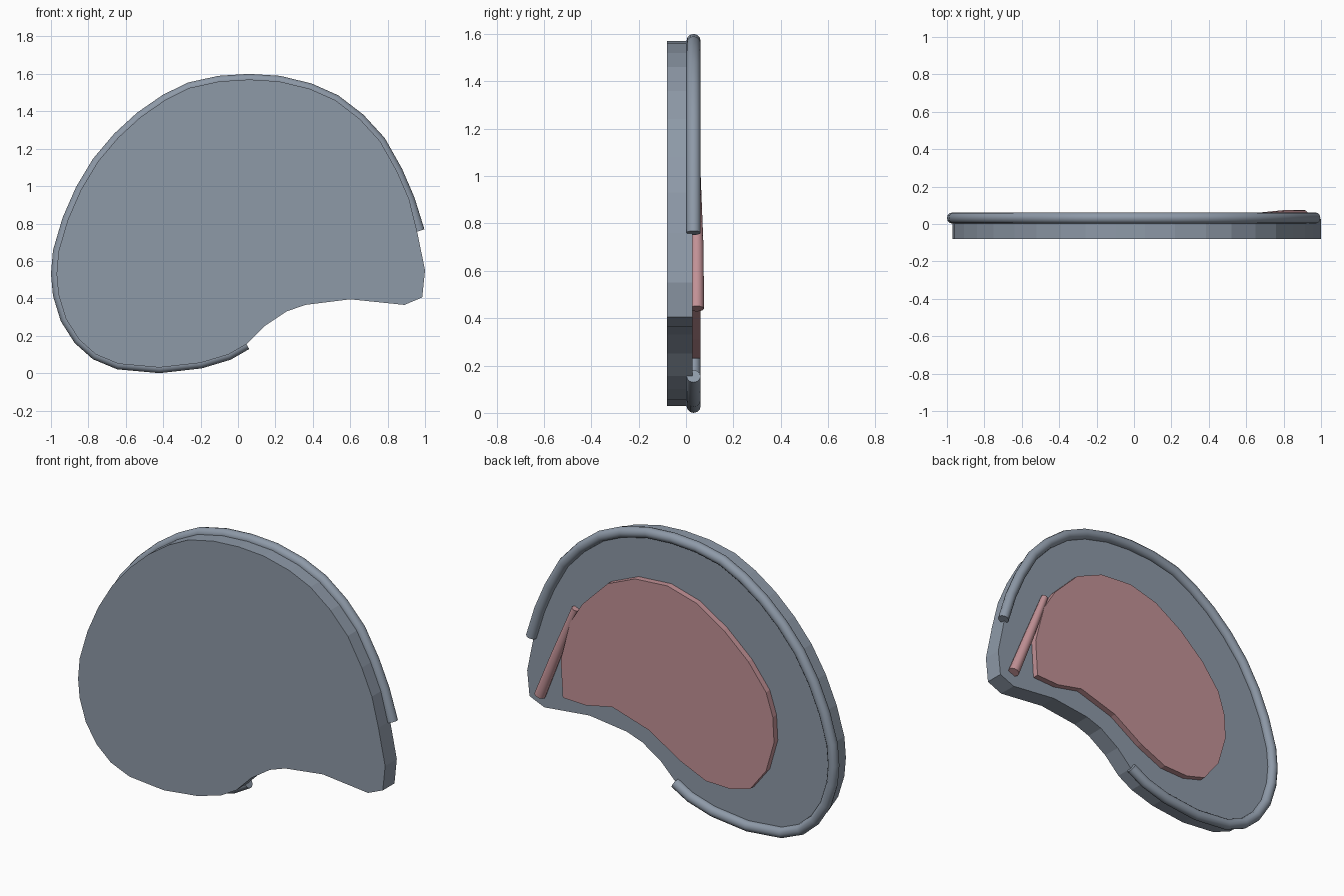
import bpy, bmesh, math
from mathutils import Vector

if "Cube" in bpy.data.objects:
    bpy.data.objects.remove(bpy.data.objects["Cube"])


def material(name, rgb):
    m = bpy.data.materials.new(name)
    m.diffuse_color = (*rgb, 1)
    m.use_nodes = True
    m.node_tree.nodes["Principled BSDF"].inputs["Base Color"].default_value = m.diffuse_color
    return m


SLATE = material("slate_grey", (0.27, 0.32, 0.39))
ROSE = material("dusty_rose", (0.54, 0.285, 0.305))


def add(name, bm, mat, smooth=False):
    bmesh.ops.recalc_face_normals(bm, faces=bm.faces[:])
    me = bpy.data.meshes.new(name)
    bm.to_mesh(me)
    bm.free()
    me.materials.append(mat)
    ob = bpy.data.objects.new(name, me)
    bpy.context.collection.objects.link(ob)
    if smooth:
        bpy.context.view_layer.objects.active = ob
        ob.select_set(True)
        bpy.ops.object.shade_smooth_by_angle(angle=math.radians(40))
        ob.select_set(False)
    return ob


def slab(name, outline, y0, y1, mat):
    """Extrude an x-z outline from y0 to y1."""
    bm = bmesh.new()
    face = bm.faces.new([bm.verts.new((x, y0, z)) for x, z in outline])
    ext = bmesh.ops.extrude_face_region(bm, geom=[face])["geom"]
    bmesh.ops.translate(bm, vec=(0, y1 - y0, 0),
                        verts=[v for v in ext if isinstance(v, bmesh.types.BMVert)])
    return add(name, bm, mat)


def tube(name, path, radii, mat, sides=12):
    """Sweep a round section along a path, closing both ends."""
    bm = bmesh.new()
    pts = [Vector(p) for p in path]
    rings = []
    for i, p in enumerate(pts):
        t = (pts[min(i + 1, len(pts) - 1)] - pts[max(i - 1, 0)]).normalized()
        side = t.cross(Vector((0, 1, 0))).normalized()
        up = side.cross(t)
        ang = [2 * math.pi * k / sides for k in range(sides)]
        rings.append([bm.verts.new(p + radii[i] * (math.cos(a) * side + math.sin(a) * up))
                      for a in ang])
    for a, b in zip(rings, rings[1:]):
        for k in range(sides):
            n = (k + 1) % sides
            bm.faces.new((a[k], a[n], b[n], b[k]))
    bm.faces.new(rings[0])
    bm.faces.new(rings[-1])
    return add(name, bm, mat, smooth=True)


# Rounded edge that carries the rim, from right side over the top to the bottom
rim_edge = [(.957, .76), (.915, .93), (.85, 1.08), (.76, 1.24), (.65, 1.36), (.52, 1.46),
            (.385, 1.52), (.22, 1.56), (.06, 1.57), (-.10, 1.56), (-.26, 1.525),
            (-.39, 1.46), (-.52, 1.37), (-.64, 1.26), (-.75, 1.13), (-.84, .98),
            (-.91, .82), (-.96, .65), (-.97, .53), (-.96, .42), (-.92, .29), (-.85, .18),
            (-.76, .10), (-.64, .05), (-.42, .03), (-.20, .055), (-.05, .10), (.045, .155)]
# Bare lower edge with the hollow
hollow_edge = [(.14, .25), (.26, .33), (.36, .365), (.60, .395), (.89, .365),
               (.985, .405), (1.0, .55)]
slab("body_plate", rim_edge + hollow_edge, -.08, .027, SLATE)

# Raised tube along the rounded edge
rim_path = [(x, .032, z) for x, z in rim_edge]
rim_path[0] = (.968, .032, .76)
tube("rim_tube", rim_path, [.03] * len(rim_path), SLATE)

# Raised panel on the back
panel = [(.747, .473), (.76, .69), (.70, .92), (.62, 1.05), (.46, 1.21), (.285, 1.285),
         (.076, 1.30), (-.108, 1.25), (-.285, 1.14), (-.443, 1.0), (-.557, .852),
         (-.60, .72), (-.608, .574), (-.557, .396), (-.456, .266), (-.33, .23),
         (-.17, .235), (0, .31), (.19, .43), (.43, .503), (.60, .467)]
slab("back_panel", panel, .02, .062, ROSE)

# Tapered bar beside the panel
tube("side_bar", [(.905, .045, .44), (.80, .046, .70), (.68, .042, 1.0)],
     [.031, .028, .02], ROSE)
